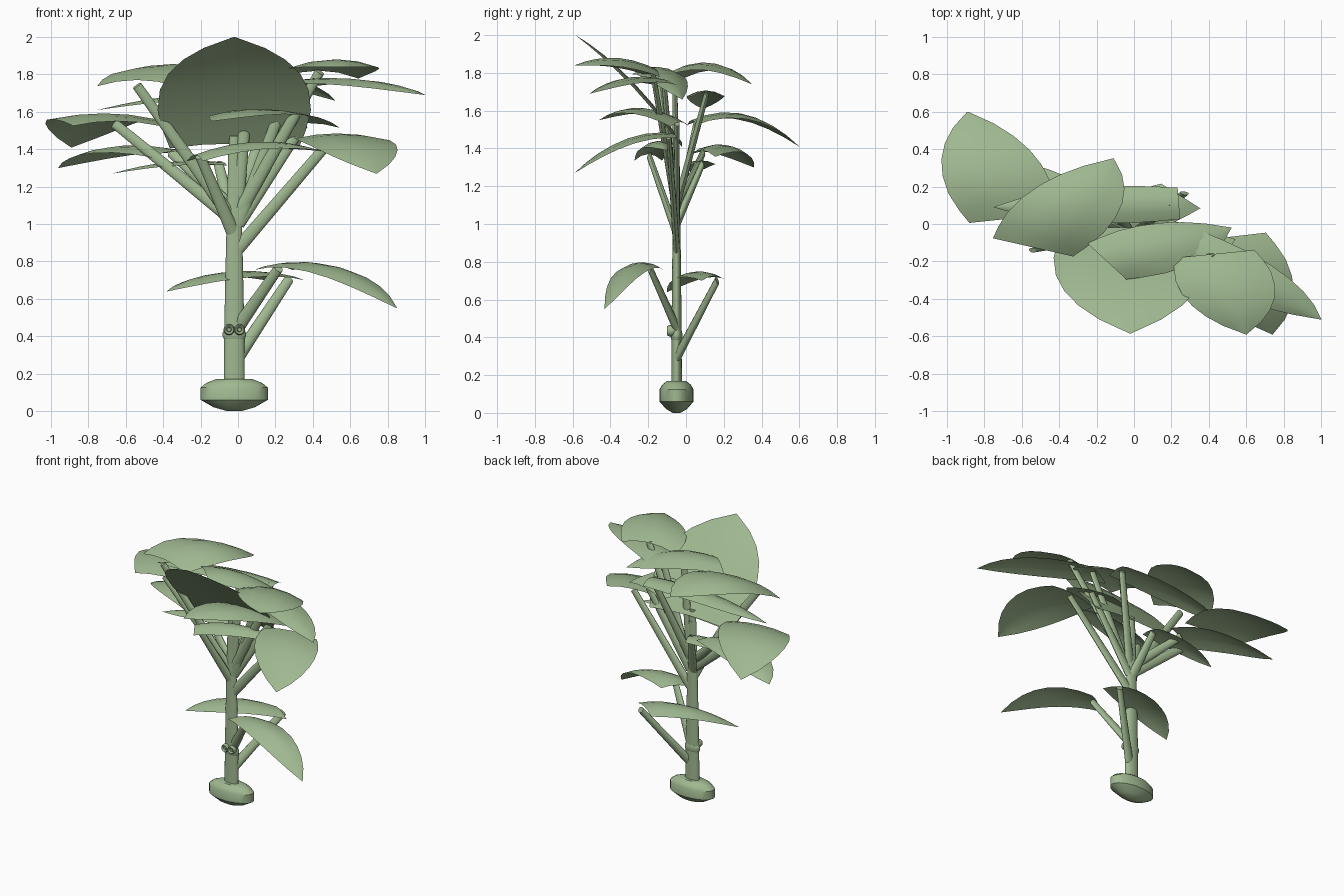
import bpy, bmesh, math
from mathutils import Vector

if "Cube" in bpy.data.objects:
    bpy.data.objects.remove(bpy.data.objects["Cube"])

green = bpy.data.materials.new("leaf_green")
green.diffuse_color = (0.35, 0.48, 0.28, 1)
green.use_nodes = True
green.node_tree.nodes["Principled BSDF"].inputs["Base Color"].default_value = green.diffuse_color

SQ = 0.5            # the plant is flattened along y
CX, CY = -0.02, -0.05


def finish(name, bm, angle=35):
    bmesh.ops.recalc_face_normals(bm, faces=bm.faces)
    me = bpy.data.meshes.new(name)
    bm.to_mesh(me)
    bm.free()
    me.materials.append(green)
    ob = bpy.data.objects.new(name, me)
    bpy.context.collection.objects.link(ob)
    bpy.ops.object.select_all(action='DESELECT')
    ob.select_set(True)
    bpy.context.view_layer.objects.active = ob
    bpy.ops.object.shade_smooth_by_angle(angle=math.radians(angle))
    return ob


def skin(bm, rings):
    """Join closed rings of points into a capped tube."""
    vs = [[bm.verts.new(p) for p in r] for r in rings]
    n = len(vs[0])
    for a, b in zip(vs, vs[1:]):
        for i in range(n):
            j = (i + 1) % n
            bm.faces.new((a[i], a[j], b[j], b[i]))
    bm.faces.new(vs[0])
    bm.faces.new(vs[-1])


def oval(x, y, z, r, n):
    return [(x + r * math.cos(2 * math.pi * i / n),
             y + SQ * r * math.sin(2 * math.pi * i / n), z) for i in range(n)]


def lathe(name, profile, n=24):
    bm = bmesh.new()
    skin(bm, [oval(CX, CY, z, r, n) for r, z in profile])
    return finish(name, bm)


def branch(name, start, end, r0=0.036, r1=0.026, n=12):
    a, b = Vector(start), Vector(end)
    # work in unflattened space so that the section flattens too
    a.y /= SQ
    b.y /= SQ
    d = (b - a).normalized()
    u = d.cross(Vector((0, 1, 0))).normalized()
    v = d.cross(u)
    rings = []
    for c, r in ((a, r0), (b, r1)):
        ring = []
        for i in range(n):
            t = 2 * math.pi * i / n
            p = c + u * (r * math.cos(t)) + v * (r * math.sin(t))
            ring.append((p.x, p.y * SQ, p.z))
        rings.append(ring)
    bm = bmesh.new()
    skin(bm, rings)
    finish(name, bm, 50)


# blade outline: position along the length, half width
OUTLINE = [(0, .84), (.12, .93), (.28, 1), (.45, .97), (.6, .86),
           (.74, .67), (.87, .4), (1, .01)]
ACROSS = [-1, -.5, 0, .5, 1]


def leaf(name, base, tip, width, arch, droop=0.04):
    a, b = Vector(base), Vector(tip)
    a.y /= SQ
    b.y /= SQ
    d = b - a
    side = Vector((-d.y, d.x, 0)).normalized()
    bm = bmesh.new()
    rows = []
    for t, w in OUTLINE:
        row = []
        for s in ACROSS:
            p = a + d * t + side * (s * w * width)
            p.z += 4 * arch * t * (1 - t) - droop * s * s * w
            row.append(bm.verts.new((p.x, p.y * SQ, p.z)))
        rows.append(row)
    for r, q in zip(rows, rows[1:]):
        for i in range(len(ACROSS) - 1):
            bm.faces.new((r[i], q[i], q[i + 1], r[i + 1]))
    ob = finish(name, bm, 60)
    if ob.data.polygons[0].normal.z < 0:
        ob.data.flip_normals()


# root bulb and main stem
lathe("root_bulb", [(.04, 0), (.11, .02), (.18, .06), (.18, .125),
                    (.15, .15), (.1, .17)])
lathe("main_stem", [(.056, .15), (.054, .42), (.046, .8), (.04, 1.05),
                    (.032, 1.38)])

# stem collar and the two ringed buds on its front
lathe("stem_collar", [(.054, .385), (.062, .4), (.062, .42), (.054, .435)])
for k, x in enumerate((-.048, .008)):
    bm = bmesh.new()
    prof = [(.022, -.05), (.03, -.07), (.03, -.09), (.024, -.1),
            (.018, -.097), (.013, -.088), (.01, -.096)]
    skin(bm, [[(x + r * math.cos(i * math.pi / 6), y,
                .435 + r * math.sin(i * math.pi / 6)) for i in range(12)]
              for r, y in prof])
    finish("bud_%d" % (k + 1), bm)

# blades: base, tip, half width, arch, side droop, height where the stalk starts
LEAVES = [
    ("lower_back", (.25, .15, .725), (-.38, -.1, .64), .2, .06, .03, .29),
    ("lower_front", (.19, -.18, .78), (.85, -.43, .55), .2, .10, .03, .45),
    ("right_front", (.5, -.07, 1.48), (.74, -.59, 1.27), .25, .07, .03, .87),
    ("left_back", (-.65, .03, 1.55), (-.89, .6, 1.41), .28, .10, .03, 1.02),
    ("mid_left", (-.33, .08, 1.39), (-.96, .36, 1.3), .24, .07, .04, 1.08),
    ("mid_low", (-.08, .09, 1.33), (-.67, .04, 1.27), .16, .03, .02, 1.0),
    ("mid_front", (-.23, -.2, 1.37), (.45, -.1, 1.39), .18, .06, .04, .95),
    ("upper_front", (.37, -.03, 1.54), (-.14, -.46, 1.55), .24, .07, .03, 1.0),
    ("crown_front", (-.02, -.02, 1.43), (-.02, -.585, 2.0), .41, .06, .03, 1.1),
    ("upper_back", (.24, .11, 1.7), (-.75, .09, 1.61), .2, .04, .03, 1.1),
    ("top_left", (-.54, -.125, 1.77), (-.11, .35, 1.74), .28, .10, .04, 1.02),
    ("top_middle", (-.145, -.2, 1.82), (.52, -.02, 1.66), .26, .07, .04, 1.15),
    ("right_long", (.25, -.1, 1.76), (1.0, -.51, 1.69), .2, .05, .03, 1.0),
    ("right_top", (.43, -.16, 1.82), (.6, -.59, 1.84), .26, .05, .05, 1.05),
]
# stalks whose upper end is set apart from the blade's base
STALK_END = {
    "crown_front": (CX, -.05, 1.47),
    "top_middle": (.06, -.06, 1.78),
    "top_left": (-.54, -.14, 1.74),
    "lower_back": (.27, .165, .7),
}
for name, base, tip, w, arch, droop, z0 in LEAVES:
    leaf(name + "_leaf", base, tip, w, arch, droop)
    b = Vector(base).lerp(Vector(tip), .04) - Vector((0, 0, .008))
    end = STALK_END.get(name, tuple(b))
    branch(name + "_stalk",
           (CX + (.02 if end[0] > 0 else -.005), CY, z0), end)
